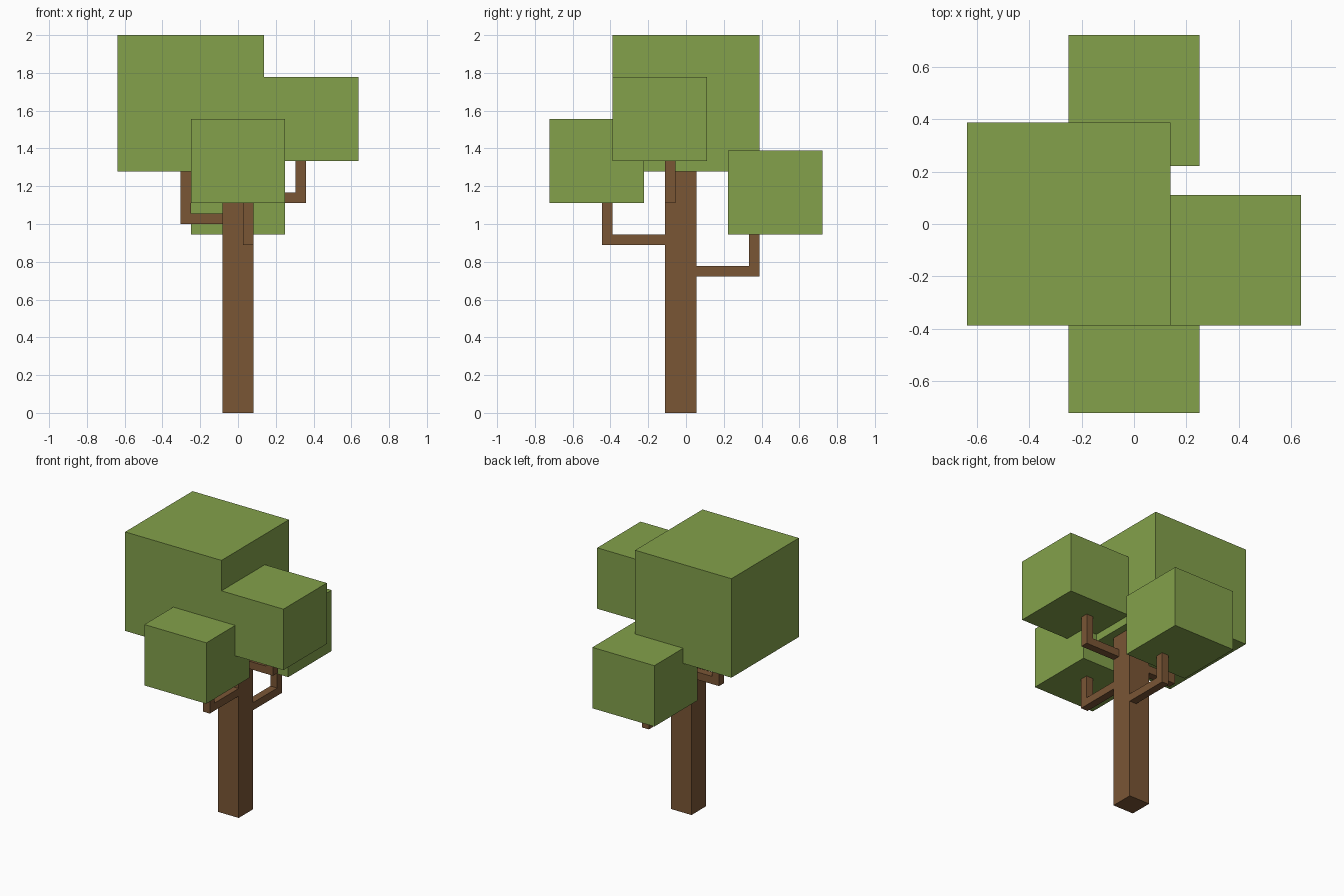
import bpy
import bmesh
from mathutils import Vector

cube = bpy.data.objects.get("Cube")
if cube:
    bpy.data.objects.remove(cube, do_unlink=True)

U = 1 / 18  # block grid unit: the tree is 36 units tall


def make_material(name, color):
    mat = bpy.data.materials.new(name)
    mat.use_nodes = True
    mat.diffuse_color = color
    mat.node_tree.nodes["Principled BSDF"].inputs["Base Color"].default_value = color
    return mat


leaf_green = make_material("leaf green", (0.227, 0.356, 0.070, 1))
bark_brown = make_material("bark brown", (0.195, 0.093, 0.036, 1))


def extrude_profile(name, points, direction, mat):
    """Solid made by extruding a flat outline, in grid units."""
    bm = bmesh.new()
    face = bm.faces.new([bm.verts.new(Vector(p) * U) for p in points])
    out = bmesh.ops.extrude_face_region(bm, geom=[face])
    verts = [g for g in out["geom"] if isinstance(g, bmesh.types.BMVert)]
    bmesh.ops.translate(bm, verts=verts, vec=Vector(direction) * U)
    bmesh.ops.recalc_face_normals(bm, faces=bm.faces)
    mesh = bpy.data.meshes.new(name)
    bm.to_mesh(mesh)
    bm.free()
    mesh.materials.append(mat)
    obj = bpy.data.objects.new(name, mesh)
    bpy.context.collection.objects.link(obj)
    return obj


def block(name, lo, hi, mat):
    (x0, y0, z0), (x1, y1, z1) = lo, hi
    base = [(x0, y0, z0), (x1, y0, z0), (x1, y1, z0), (x0, y1, z0)]
    return extrude_profile(name, base, (0, 0, z1 - z0), mat)


def branch(name, axis, root, tip, side, z, top):
    """L-shaped limb: runs from root out to tip, then turns up to the foliage."""
    inner = tip - 1 if tip > root else tip + 1
    outline = [(root, z), (tip, z), (tip, top), (inner, top), (inner, z + 1), (root, z + 1)]
    if axis == "x":
        return extrude_profile(name, [(a, side, h) for a, h in outline], (0, 1, 0), bark_brown)
    return extrude_profile(name, [(side, a, h) for a, h in outline], (1, 0, 0), bark_brown)


# Trunk
block("trunk", (-1.5, -2, 0), (1.5, 1, 23), bark_brown)

# Branches, one on each side of the trunk
branch("left_branch", "x", 1.5, 6.5, -2, 20, 24)
branch("right_branch", "x", -1.5, -5.5, 0, 18, 23)
branch("front_branch", "y", -2, -8, 0.5, 16, 20)
branch("back_branch", "y", 1, 7, 0.5, 13, 17)

# Foliage blocks
block("main_foliage", (-11.5, -7, 23), (2.5, 7, 36), leaf_green)
block("left_foliage", (2.5, -7, 24), (11.5, 2, 32), leaf_green)
block("front_foliage", (-4.5, -13, 20), (4.5, -4, 28), leaf_green)
block("back_foliage", (-4.5, 4, 17), (4.5, 13, 25), leaf_green)
